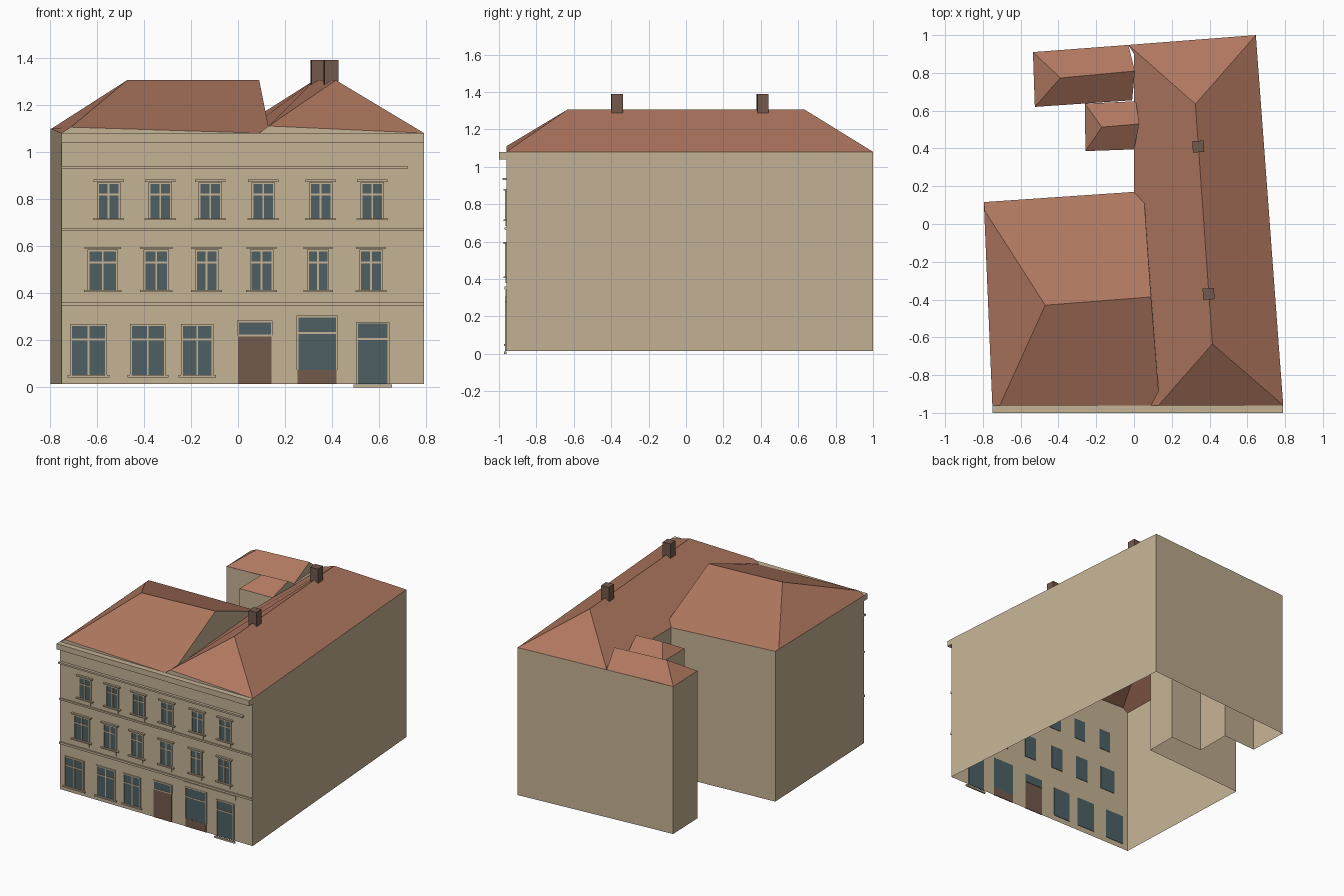
import bpy, bmesh, math

if "Cube" in bpy.data.objects:
    bpy.data.objects.remove(bpy.data.objects["Cube"])


def material(name, rgb):
    m = bpy.data.materials.new(name)
    m.use_nodes = True
    m.diffuse_color = (*rgb, 1)
    m.node_tree.nodes["Principled BSDF"].inputs["Base Color"].default_value = (*rgb, 1)
    return m


PLASTER = material("tan_plaster", (0.56, 0.45, 0.30))
TILE = material("red_roof_tile", (0.43, 0.185, 0.115))
WOOD = material("brown_wood", (0.17, 0.10, 0.073))
GLASS = material("teal_glass", (0.077, 0.118, 0.13))


def finish(name, bm, mat):
    mesh = bpy.data.meshes.new(name)
    bm.to_mesh(mesh)
    bm.free()
    mesh.materials.append(mat)
    obj = bpy.data.objects.new(name, mesh)
    bpy.context.collection.objects.link(obj)
    return obj


def shell(name, polygons, mat):
    """Open surface made of separate planar-ish polygons."""
    bm = bmesh.new()
    for poly in polygons:
        bm.faces.new([bm.verts.new(p) for p in poly])
    bmesh.ops.remove_doubles(bm, verts=bm.verts, dist=0.0005)
    return finish(name, bm, mat)


def boxes(name, items, mat):
    """Boxes given as (x0, x1, y0, y1, z0, z1)."""
    bm = bmesh.new()
    for x0, x1, y0, y1, z0, z1 in items:
        vs = bmesh.ops.create_cube(bm, size=1)["verts"]
        bmesh.ops.scale(bm, vec=(x1 - x0, y1 - y0, z1 - z0), verts=vs)
        bmesh.ops.translate(bm, vec=((x0 + x1) / 2, (y0 + y1) / 2, (z0 + z1) / 2), verts=vs)
    return finish(name, bm, mat)


FRONT, BASE, EAVE, TOP = -0.96, 0.015, 1.08, 1.305

# Front wall, with its top following the roof edge
shell("front_wall", [[(x, FRONT, z) for x, z in (
    (-0.75, BASE), (0.79, BASE), (0.79, EAVE), (0.13, 1.11),
    (0.09, EAVE), (-0.71, 1.105), (-0.75, EAVE))]], PLASTER)

# Remaining outer walls run around the plan, open underneath
plan = [(0.79, FRONT, EAVE), (0.645, 1.0, EAVE), (-0.535, 0.91, EAVE), (-0.525, 0.62, EAVE),
        (-0.26, 0.637, EAVE), (-0.257, 0.386, EAVE), (0, 0.395, EAVE), (0, 0.17, EAVE),
        (-0.795, 0.116, 1.1), (-0.75, FRONT, EAVE)]
shell("outer_walls", [[(a[0], a[1], BASE), (b[0], b[1], BASE), b, a]
                      for a, b in zip(plan, plan[1:])], PLASTER)

# Main long roof, hipped at both ends
ridge_f, ridge_b = (0.415, -0.635, TOP), (0.325, 0.635, TOP)
east_f, east_b = plan[0], plan[1]
west_f, west_b = (0.13, FRONT, 1.11), (-0.03, 0.948, EAVE)
valley_f, valley_b = (0.13, -0.885, 1.105), (0.055, 0.11, 1.105)
shell("main_roof", [
    [east_f, east_b, ridge_b, ridge_f],
    [west_f, east_f, ridge_f],
    [east_b, west_b, ridge_b],
    [ridge_f, ridge_b, west_b, (0, 0.9, EAVE), (0, 0.17, EAVE), valley_b, valley_f, west_f],
], TILE)

# Street block roof with a gable end standing on the main roof
hip, peak = (-0.47, -0.43, TOP), (0.09, -0.386, TOP)
left_f, left_b, corner = (-0.71, FRONT, 1.105), (-0.79, 0.07, 1.1), plan[8]
shell("street_roof", [
    [left_f, (0.09, FRONT, EAVE), valley_f, peak, hip],
    [plan[9], left_f, hip, left_b, corner],
    [corner, left_b, hip, peak, valley_b, (0, 0.17, EAVE)],
], TILE)
shell("street_gable", [[valley_f, valley_b, peak]], PLASTER)
shell("valley_flashing", [[(0.09, FRONT, EAVE), west_f, valley_f]], TILE)


# Courtyard wing roofs: hipped on the left, gabled on the right
def wing_roof(name, back_l, front_l, front_r, back_r, hip, peak):
    shell(name, [[back_l, front_l, hip], [front_l, front_r, peak, hip],
                 [back_r, back_l, hip, peak]], TILE)
    shell(name + "_gable", [[front_r, back_r, peak]], PLASTER)


wing_roof("rear_wing_roof", plan[2], plan[3], (-0.01, 0.655, EAVE), west_b,
          (-0.39, 0.773, 1.18), (0.005, 0.81, 1.18))
wing_roof("small_wing_roof", plan[4], plan[5], (0.0, 0.395, EAVE), (0.01, 0.65, EAVE),
          (-0.17, 0.513, 1.155), (0.028, 0.53, 1.155))

# Chimneys on the ridge
for side, x, y in (("front", 0.395, -0.37), ("rear", 0.34, 0.41)):
    c = boxes(side + "_chimney", [(-0.03, 0.03, -0.03, 0.03, 1.27, 1.39)], WOOD)
    c.location = (x, y, 0)
    c.rotation_euler.z = math.radians(4)

# Cornice and string courses
boxes("cornice", [(-0.75, 0.79, -1.0, FRONT, 1.04, EAVE)], PLASTER)
boxes("string_courses", [
    (-0.75, 0.72, -0.98, FRONT, 0.928, 0.94),
    (-0.75, 0.79, -0.97, FRONT, 0.664, 0.676),
    (-0.75, 0.79, -0.97, FRONT, 0.345, 0.36)], PLASTER)
boxes("shop_sign_band", [(0.24, 0.655, -0.966, FRONT, 0.307, 0.34)], PLASTER)

# Glazing, bars and trim of the openings
glass, bars, trim = [], [], []


def opening(x, w, z0, z1, transom, mullion=True):
    h, b = w / 2, 0.004
    glass.append((x - h, x + h, -0.962, -0.957, z0, z1))
    bars.append((x - h, x + h, -0.965, FRONT, transom - b, transom + b))
    if mullion:
        bars.append((x - b, x + b, -0.965, FRONT, z0, z1))
    for s in (x - h, x + h):
        bars.append((s - b, s + b, -0.967, FRONT, z0, z1))
    bars.append((x - h - b, x + h + b, -0.967, FRONT, z1 - b, z1 + b))


def ledge(x, half, z0, z1, depth):
    trim.append((x - half, x + half, FRONT - depth, FRONT, z0, z1))


def upper_window(x, w, z0, z1, transom):
    opening(x, w, z0, z1, transom)
    ledge(x, w / 2 + 0.018, z1 + 0.006, z1 + 0.015, 0.015)
    ledge(x, w / 2 + 0.02, z0 - 0.008, z0, 0.015)
    ledge(x, w / 2, z0 - 0.036, z0 - 0.008, 0.006)


for x in (-0.549, -0.330, -0.118, 0.107, 0.351, 0.570):
    upper_window(x, 0.092, 0.718, 0.867, 0.82)
for x, w in ((-0.574, 0.12), (-0.347, 0.1), (-0.133, 0.092),
             (0.10, 0.092), (0.34, 0.086), (0.565, 0.092)):
    upper_window(x, w, 0.414, 0.582, 0.53)
for x, w in ((-0.634, 0.148), (-0.383, 0.144), (-0.173, 0.13)):
    opening(x, w, 0.053, 0.265, 0.203)
    ledge(x, w / 2 + 0.015, 0.043, 0.052, 0.012)

# Entrance, shop door and shop window
opening(0.072, 0.143, 0.22, 0.28, 0.22, False)
opening(0.336, 0.166, 0.075, 0.302, 0.232, False)
opening(0.572, 0.134, BASE, 0.275, 0.205, False)
ledge(0.572, 0.082, 0.0, 0.012, 0.012)
boxes("window_glass", glass, GLASS)
boxes("window_bars", bars, PLASTER)
boxes("window_trim", trim, PLASTER)
boxes("entrance_door", [(0.0, 0.143, -0.963, -0.957, BASE, 0.217)], WOOD)
boxes("shop_door_panel", [(0.253, 0.419, -0.963, -0.957, BASE, 0.075)], WOOD)
